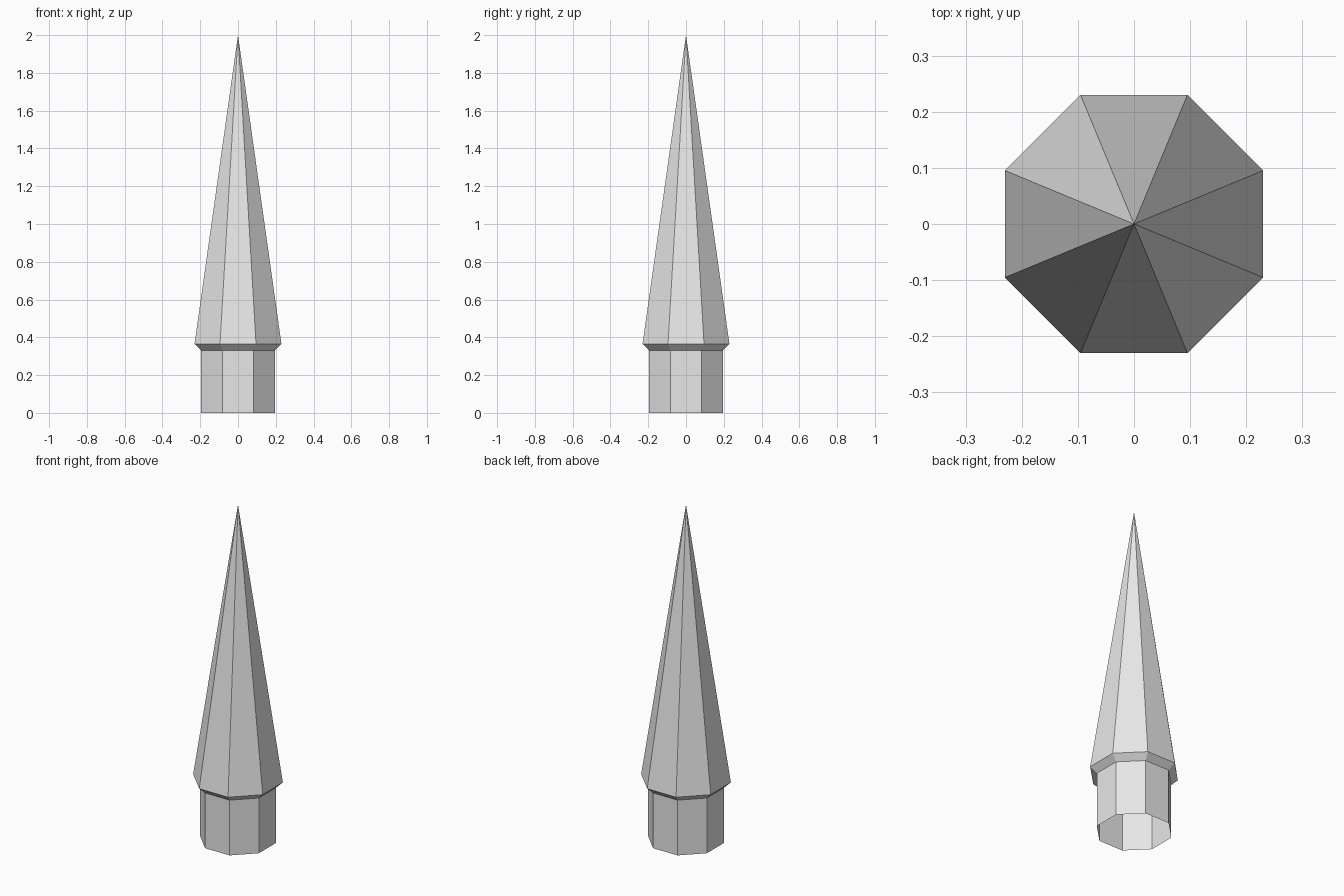
import bpy
import bmesh
from math import cos, sin, pi

cube = bpy.data.objects.get("Cube")
if cube:
    bpy.data.objects.remove(cube, do_unlink=True)

SIDES = 8
SOCKET = 0.195      # flat-to-centre distance of the socket
SHOULDER = 0.23     # flat-to-centre distance of the spike's widest ring
SOCKET_TOP = 0.33
SHOULDER_Z = 0.365
TIP_Z = 2.0

grey = bpy.data.materials.new("light_grey")
grey.use_nodes = True
grey.diffuse_color = (0.8, 0.8, 0.8, 1)
grey.node_tree.nodes["Principled BSDF"].inputs["Base Color"].default_value = (0.8, 0.8, 0.8, 1)


def add_ring(bm, apothem, z):
    """Octagon with flat sides facing the axes."""
    radius = apothem / cos(pi / SIDES)
    angles = [(i + 0.5) * 2 * pi / SIDES for i in range(SIDES)]
    return [bm.verts.new((radius * cos(a), radius * sin(a), z)) for a in angles]


def octagonal_shell(name, profile, tip_z=None):
    """Open shell through the (apothem, height) rings, with an optional point."""
    bm = bmesh.new()
    rings = [add_ring(bm, apothem, z) for apothem, z in profile]
    tip = bm.verts.new((0, 0, tip_z)) if tip_z is not None else None
    for i in range(SIDES):
        j = (i + 1) % SIDES
        for low, high in zip(rings, rings[1:]):
            bm.faces.new((low[i], low[j], high[j], high[i]))
        if tip:
            bm.faces.new((rings[-1][i], rings[-1][j], tip))
    mesh = bpy.data.meshes.new(name)
    bm.to_mesh(mesh)
    bm.free()
    mesh.materials.append(grey)
    obj = bpy.data.objects.new(name, mesh)
    bpy.context.collection.objects.link(obj)
    return obj


# Hollow socket, open at the bottom
octagonal_shell("socket", [(SOCKET, 0), (SOCKET, SOCKET_TOP)])

# Pointed spike with a chamfered shoulder
octagonal_shell("spike", [(SOCKET, SOCKET_TOP), (SHOULDER, SHOULDER_Z)], TIP_Z)
